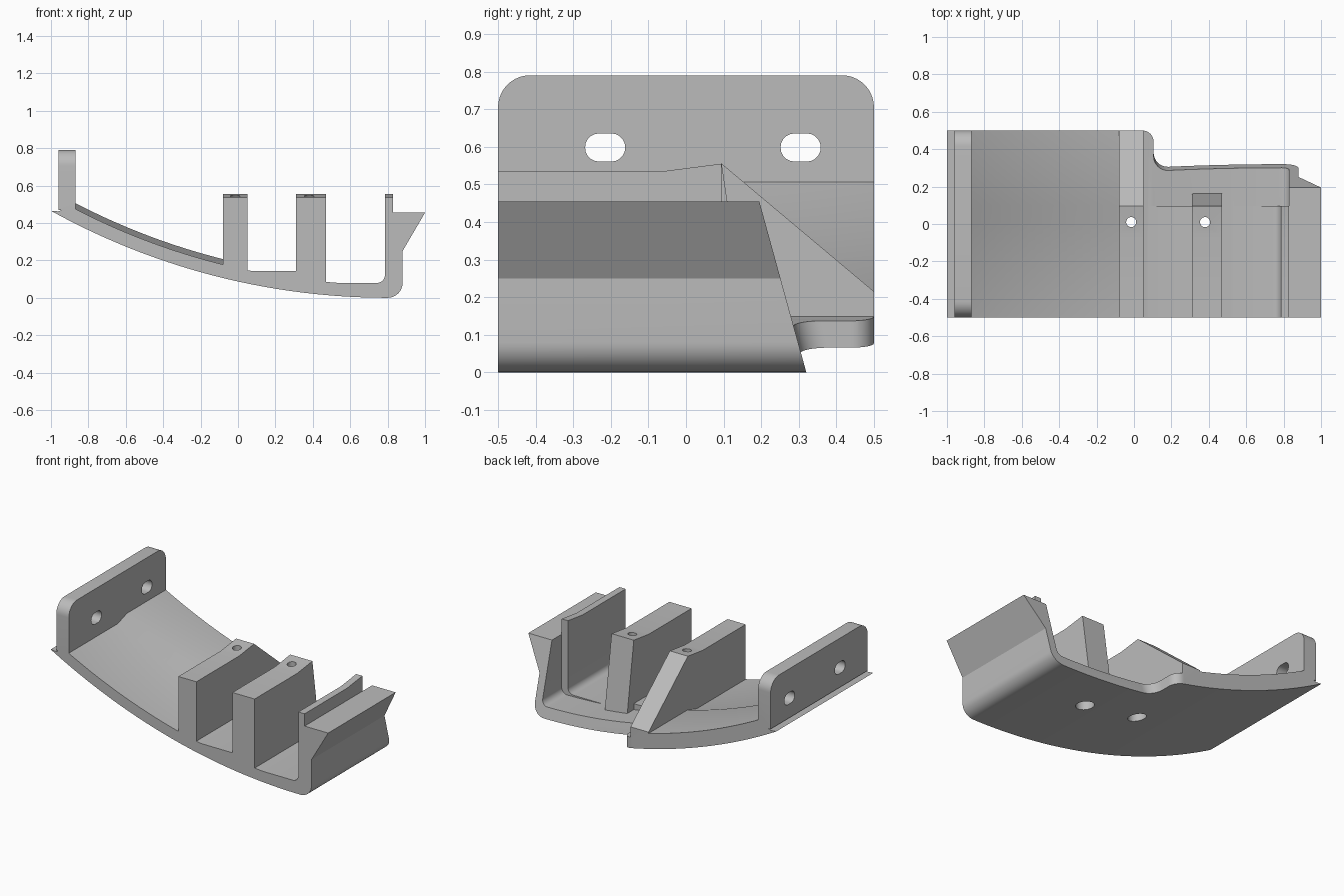
import bpy, bmesh, math
from math import sin, cos, radians, sqrt

R = 3.716       # radius of the curved underside
X0 = 0.8        # lowest point of the underside

if "Cube" in bpy.data.objects:
    bpy.data.objects.remove(bpy.data.objects["Cube"], do_unlink=True)

grey = bpy.data.materials.new("plain_grey")
grey.use_nodes = True
colour = (0.5, 0.5, 0.5, 1)
grey.diffuse_color = colour
grey.node_tree.nodes["Principled BSDF"].inputs["Base Color"].default_value = colour


def loft(name, loops):
    """Closed solid through matching loops of points."""
    bm = bmesh.new()
    rings = [[bm.verts.new(p) for p in loop] for loop in loops]
    n = len(rings[0])
    for a, b in zip(rings, rings[1:]):
        for i in range(n):
            j = (i + 1) % n
            bm.faces.new((a[i], a[j], b[j], b[i]))
    bm.faces.new(rings[0])
    bm.faces.new(rings[-1])
    bmesh.ops.recalc_face_normals(bm, faces=bm.faces)
    mesh = bpy.data.meshes.new(name)
    bm.to_mesh(mesh)
    bm.free()
    mesh.materials.append(grey)
    ob = bpy.data.objects.new(name, mesh)
    bpy.context.collection.objects.link(ob)
    return ob


def along_y(name, pts, a, b):
    return loft(name, [[(x, y, z) for x, z in pts] for y in (a, b)])


def along_x(name, pts, a, b):
    return loft(name, [[(x, y, z) for y, z in pts] for x in (a, b)])


def along_z(name, pts, a, b):
    return loft(name, [[(x, y, z) for x, y in pts] for z in (a, b)])


def arc(cx, cy, r, start, end, n=10):
    angles = [radians(start + (end - start) * i / n) for i in range(n + 1)]
    return [(cx + r * cos(t), cy + r * sin(t)) for t in angles]


def shell(a, b, offset, n=40):
    """Points on the underside curve, raised by an offset."""
    xs = [a + (b - a) * i / n for i in range(n + 1)]
    return [(x, R - sqrt((R - offset) ** 2 - (x - X0) ** 2)) for x in xs]


def combine(target, other, operation):
    mod = target.modifiers.new(operation, 'BOOLEAN')
    mod.object, mod.operation, mod.solver = other, operation, 'EXACT'
    bpy.context.view_layer.objects.active = target
    bpy.ops.object.modifier_apply(modifier=mod.name)
    bpy.data.objects.remove(other, do_unlink=True)


# Curved base with the flared lip at its right end
profile = shell(-1, X0, 0) + arc(0.8, 0.08, 0.08, -90, 0)[1:]
profile += [(0.88, 0.25), (1, 0.455), (0.83, 0.455)]
profile += arc(0.79, 0.11, 0.04, 0, -90) + shell(0.77, -0.9, 0.07) + [(-0.96, 0.462)]
bracket = along_y("mounting_bracket", profile, -0.6, 0.6)

# Upright ribs: a shared top line, each with its own rear slope
rib_top = [(-0.6, 0.535), (-0.06, 0.535), (0.095, 0.555)]
ribs = [
    ("sloped_rib", -0.08, 0.05, [(0.6, 0.131), (0.6, 0.12), (-0.6, 0.12)]),
    ("middle_rib", 0.31, 0.47, [(0.168, 0.06), (-0.6, 0.06)]),
    ("thin_rib", 0.785, 0.83, [(0.095, 0.06), (-0.6, 0.06)]),
]
for name, a, b, rear in ribs:
    combine(bracket, along_x(name, rib_top + rear, a, b), 'UNION')

# Level floors between the ribs
floor = [(0, 0.142), (0.4, 0.142), (0.4, 0.08)]
floor += arc(0.745, 0.12, 0.04, -90, 0) + [(0.8, 0.13), (0.8, 0.04), (0.4, 0.05), (0, 0.11)]
combine(bracket, along_y("channel_floor", floor, -0.6, 0.095), 'UNION')

# Raised rear floor with a short ramp in front
ramp = [(y, shell(-0.9, -0.04, 0.04) + shell(-0.04, -0.9, top))
        for y, top in ((0, 0.069), (0.1, 0.098), (0.6, 0.098))]
raised = loft("raised_floor", [[(x, y, z) for x, z in pts] for y, pts in ramp])
combine(bracket, raised, 'UNION')

# Trim to the footprint: rounded notch and leaning rear edge on the right
outline = [(-1.1, -0.5), (1.1, -0.5), (1.1, 0.32)]
outline += arc(0.185, 0.4, 0.08, 270, 180) + arc(0.045, 0.44, 0.06, 0, 90) + [(-1.1, 0.5)]
lean = [[(x, y - 0.275 * z if x > 0.1 and 0 < y < 0.41 else y, z) for x, y in outline]
        for z in (-0.1, 0.7)]
combine(bracket, loft("footprint", lean), 'INTERSECT')

# End plate with rounded top corners
plate = [(-0.5, 0.47), (0.5, 0.47)]
plate += arc(0.415, 0.705, 0.085, 0, 90) + arc(-0.415, 0.705, 0.085, 90, 180)
combine(bracket, along_x("end_plate", plate, -0.96, -0.87), 'UNION')

# Slots through the end plate
for y in (-0.215, 0.305):
    slot = arc(y + 0.016, 0.598, 0.0375, -90, 90) + arc(y - 0.016, 0.598, 0.0375, 90, 270)
    combine(bracket, along_x("slot", slot, -1.1, -0.8), 'DIFFERENCE')

# Screw holes through the ribs, widened from below
for x in (-0.015, 0.38):
    for r, top in ((0.055, 0.25), (0.027, 0.7)):
        circle = arc(x, 0.01, r, 0, 345, 23)
        combine(bracket, along_z("screw_hole", circle, -0.1, top), 'DIFFERENCE')

bpy.ops.object.select_all(action='DESELECT')
bracket.select_set(True)
bpy.context.view_layer.objects.active = bracket
bpy.ops.object.shade_smooth_by_angle(angle=radians(25))
